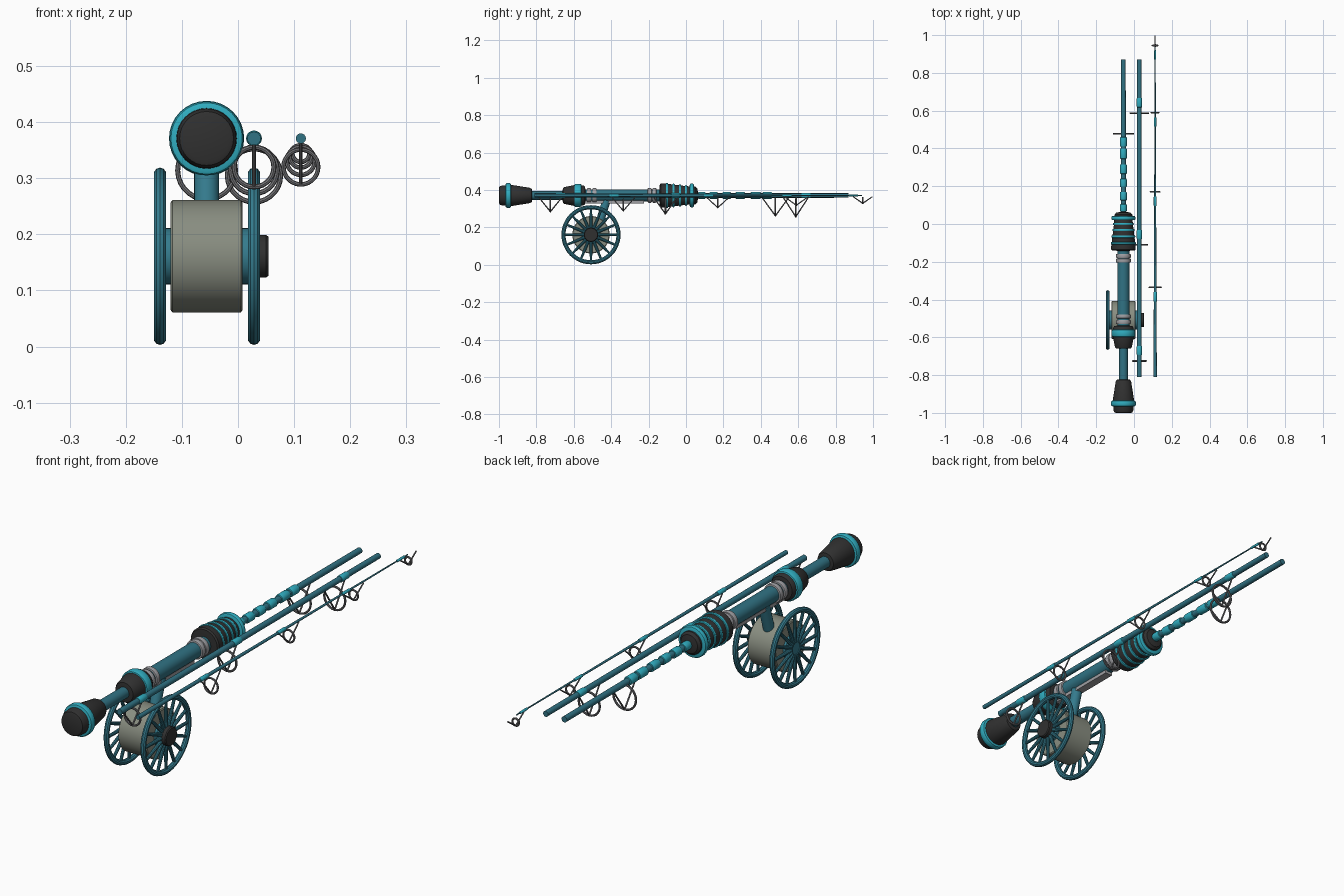
import bpy, bmesh
from math import sin, cos, pi
from mathutils import Vector

if "Cube" in bpy.data.objects:
    bpy.data.objects.remove(bpy.data.objects["Cube"])


def mat(name, r, g, b):
    m = bpy.data.materials.new(name)
    m.diffuse_color = (r, g, b, 1)
    m.use_nodes = True
    m.node_tree.nodes["Principled BSDF"].inputs["Base Color"].default_value = m.diffuse_color
    return m


TEAL = mat("deep_teal", 0.03, 0.17, 0.23)
RIM = mat("reel_teal", 0.035, 0.2, 0.27)
BRIGHT = mat("bright_teal", 0.03, 0.42, 0.53)
DARK = mat("dark_grip", 0.03, 0.03, 0.03)
STONE = mat("spool_grey", 0.25, 0.27, 0.22)
STEEL = mat("steel", 0.17, 0.17, 0.18)
SILVER = mat("silver", 0.35, 0.35, 0.37)


def finish(name, bm, material):
    bmesh.ops.recalc_face_normals(bm, faces=bm.faces)
    me = bpy.data.meshes.new(name)
    bm.to_mesh(me)
    bm.free()
    me.materials.append(material)
    ob = bpy.data.objects.new(name, me)
    bpy.context.collection.objects.link(ob)
    return ob


def lathe(bm, profile, origin, axis="y", n=32, closed=False):
    """Revolve (distance along axis, radius) points about the axis through origin."""
    o = Vector(origin)
    rings = []
    for t, r in profile:
        ring = []
        for i in range(n):
            a = 2 * pi * i / n
            p = (r * cos(a), t, r * sin(a)) if axis == "y" else (t, r * cos(a), r * sin(a))
            ring.append(bm.verts.new(o + Vector(p)))
        rings.append(ring)
    pairs = list(zip(rings, rings[1:]))
    if closed:
        pairs.append((rings[-1], rings[0]))
    for p, q in pairs:
        for i in range(n):
            j = (i + 1) % n
            bm.faces.new((p[i], p[j], q[j], q[i]))
    if not closed:
        bm.faces.new(rings[0])
        bm.faces.new(rings[-1])


def turned(name, profile, origin, material, axis="y", n=32):
    bm = bmesh.new()
    lathe(bm, profile, origin, axis, n)
    return finish(name, bm, material)


def torus(bm, origin, R, r, axis="y", n=32, m=10, stretch=1.0):
    prof = [(r * stretch * sin(2 * pi * k / m), R + r * cos(2 * pi * k / m)) for k in range(m)]
    lathe(bm, prof, origin, axis, n, closed=True)


def bar(bm, a, b, r1, r2, n=10):
    a, b = Vector(a), Vector(b)
    d = b - a
    q = d.to_track_quat("Z", "Y").to_matrix().to_4x4()
    q.translation = (a + b) / 2
    bmesh.ops.create_cone(bm, cap_ends=True, segments=n, radius1=r1, radius2=r2,
                          depth=d.length, matrix=q)


def band(name, y0, y1, r, x, material, bev=0.004):
    """Rounded-edge ring of material around a rod."""
    bev = min(bev, (y1 - y0) / 2.5)
    turned(name, [(y0, r - bev), (y0 + bev * .3, r - bev * .3), (y0 + bev, r),
                  (y1 - bev, r), (y1 - bev * .3, r - bev * .3), (y1, r - bev)],
           (x, 0, Z), material)


def guide(name, x, y, R, low, half, wire=0.0045):
    """Line ring with two legs meeting at its bottom."""
    bm = bmesh.new()
    zc = low + R
    torus(bm, (x, y, zc), R - wire, wire, n=28, m=8)
    for s in (-1, 1):
        bar(bm, (x, y, low + wire), (x, y + s * half, Z - 0.006), wire * .8, wire * .7, 8)
    finish(name, bm, STEEL)


Z = 0.371
X1, X2, X3 = -0.056, 0.0285, 0.112

# butt section: blank, handle tube and grips
turned("butt_blank", [(-0.9, .023), (-0.55, .023), (-0.549, .032), (-0.14, .032),
                      (-0.139, .014), (0.87, .012)], (X1, 0, Z), TEAL)
turned("butt_cap", [(-1, .04), (-0.997, .048), (-0.985, .053), (-0.94, .055),
                    (-0.93, .056), (-0.835, .041), (-0.825, .036), (-0.822, .022)], (X1, 0, Z), DARK)
band("butt_cap_ring", -0.965, -0.935, .066, X1, BRIGHT, .008)
turned("rear_grip", [(-0.66, .022), (-0.658, .04), (-0.65, .045), (-0.6, .055),
                     (-0.55, .054), (-0.54, .048), (-0.538, .03)], (X1, 0, Z), DARK)
band("rear_grip_ring", -0.598, -0.558, .062, X1, BRIGHT, .009)
for i, y in enumerate((-0.53, -0.5, -0.205, -0.18)):
    band(f"seat_ring_{i}", y, y + .022, .039, X1, SILVER)
turned("fore_grip", [(-0.142, .03), (-0.14, .06), (-0.134, .065), (-0.12, .065),
                     (0.0, .05), (0.05, .047), (0.06, .038), (0.065, .013)], (X1, 0, Z), DARK)
for i, (y, r) in enumerate(((-0.108, .067), (-0.073, .063), (-0.038, .059), (-0.006, .055))):
    band(f"fore_grip_band_{i}", y, y + .012, r, X1, BRIGHT)
band("fore_grip_ring", 0.02, 0.043, .064, X1, BRIGHT, .008)
for i, (a, b) in enumerate(((.065, .105), (.125, .17), (.195, .24), (.265, .315), (.345, .4), (.41, .46))):
    band(f"butt_wrap_{i}", a, b, .018, X1, BRIGHT)
guide("butt_guide", X1, 0.478, .056, .258, .075)

# middle section
turned("middle_blank", [(-0.81, .012), (0.87, .0115)], (X2, 0, Z), TEAL, n=24)
for i, (y, R, low, half) in enumerate(((-0.725, .04, .28, .065), (-0.11, .046, .268, .065), (0.587, .052, .253, .07))):
    guide(f"middle_guide_{i}", X2, y, R, low, half)
    band(f"middle_wrap_{i}", y + .03, y + .08, .014, X2, BRIGHT)

# tip section
turned("tip_blank", [(-0.81, .009), (-0.35, .007), (0.2, .005), (0.94, .0025)], (X3, 0, Z), TEAL, n=20)
for i, (y, R, low, half, w) in enumerate(((-0.335, .035, .285, .065, .009), (0.17, .029, .302, .065, .0075),
                                          (0.59, .024, .315, .065, .006), (0.945, .019, .325, .052, .005))):
    guide(f"tip_guide_{i}", X3, y, R, low, half, .004)
    band(f"tip_wrap_{i}", y - .075, y - .025, w, X3, BRIGHT, .002)

# reel
RC = (0, -0.508, 0.161)
turned("reel_spool", [(-0.12, .096), (-0.117, .1), (0.005, .1), (0.008, .096)], RC, STONE, "x", 40)
turned("reel_axle", [(-0.143, .034), (-0.13, .05), (0.018, .05), (0.034, .034)], RC, RIM, "x")
turned("reel_knob", [(0.018, .038), (0.05, .038), (0.054, .035)], RC, DARK, "x")
for side, x in (("left", -0.139), ("right", 0.0285)):
    bm = bmesh.new()
    c = Vector((x, RC[1], RC[2]))
    torus(bm, c, .147, .011, "x", 48, 10)
    for k in range(16):
        a = 2 * pi * k / 16
        d = Vector((0, cos(a), sin(a)))
        bar(bm, c + d * .025, c + d * .147, .0085, .006)
    finish(f"{side}_reel_wheel", bm, RIM)

# stem and foot joining reel to handle
bm = bmesh.new()
bar(bm, (X1, -0.47, 0.2), (X1, -0.425, 0.345), .022, .022, 24)
finish("reel_stem", bm, RIM)
bm = bmesh.new()
bmesh.ops.create_cube(bm, size=1)
bmesh.ops.scale(bm, vec=(.034, .32, .014), verts=bm.verts)
bmesh.ops.translate(bm, vec=(X1, -0.385, .336), verts=bm.verts)
finish("reel_foot", bm, SILVER)

# smooth shading with sharp edges kept
bpy.ops.object.select_all(action="SELECT")
bpy.context.view_layer.objects.active = bpy.context.selected_objects[0]
bpy.ops.object.shade_smooth_by_angle(angle=0.6)
